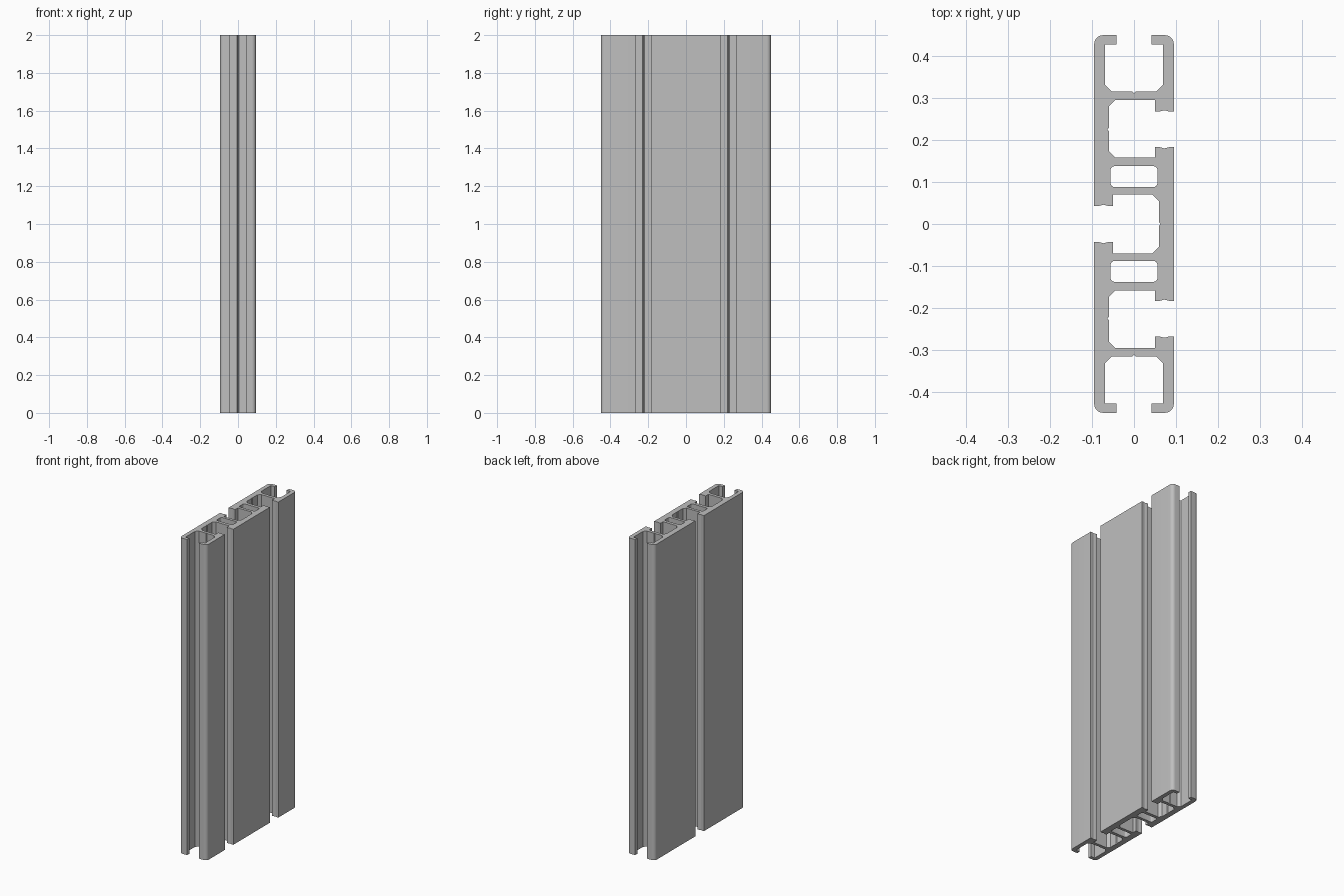
import bpy
import bmesh
from math import sin, cos, radians

# Main dimensions of the cross-section
LENGTH = 2.0
SIDE = 0.095          # outer half width
TIP = 0.45            # outer half depth
LIP = 0.05            # inner edge of the side slot lips
MOUTH = 0.042         # half width of the end slot opening
WALL = 0.06           # inner face of the slot floors
CHAMFER = 0.016
ROUND = 0.022

cube = bpy.data.objects.get("Cube")
if cube:
    bpy.data.objects.remove(cube, do_unlink=True)


def arc(x, y, radius, start, end, steps=6):
    """Points of a rounded corner about a centre."""
    angles = [radians(start + (end - start) * i / steps) for i in range(steps + 1)]
    return [(x + radius * cos(a), y + radius * sin(a)) for a in angles]


def chamfer(x, y, along_x, along_y, y_first):
    """Two points cutting a corner; the signs point away from it."""
    pair = [(x, y + along_y * CHAMFER), (x + along_x * CHAMFER, y)]
    return pair if y_first else pair[::-1]


def lip_end(start, end, y, into):
    """Slot lip end with a shallow groove sunk into the metal."""
    span = end - start
    return [(start + span * t, y + into * depth)
            for t, depth in ((0, 0), (.25, 0), (.5, .003), (.75, 0), (1, 0))]


def floor_groove(x, y, side, run):
    """Small V groove in the floor of a side slot."""
    return [(x, y - run * .004), (x + side * .004, y), (x, y + run * .004)]


def half_outline():
    """Outline on the back half, from the middle slot floor round to the side."""
    pts = [(WALL + .004, 0), (WALL, .004)]
    # Middle slot, opening to the right
    pts += chamfer(WALL, .07, -1, -1, True)
    pts += [(-LIP, .07)]
    pts += lip_end(-LIP, -SIDE, .043, 1)
    # End slot with rounded outer corners
    pts += arc(ROUND - SIDE, TIP - ROUND, ROUND, 180, 90)
    inner, lip_y, web = .069, TIP - .022, .316
    pts += [(-MOUTH, TIP), (-MOUTH, lip_y), (-inner, lip_y)]
    pts += chamfer(-inner, web, 1, 1, True)
    pts += [(-.004, web), (0, web - .005), (.004, web)]
    pts += chamfer(inner, web, -1, 1, False)
    pts += [(inner, lip_y), (MOUTH, lip_y), (MOUTH, TIP)]
    pts += arc(SIDE - ROUND, TIP - ROUND, ROUND, 90, 0)
    # Side slot, opening to the left
    pts += lip_end(SIDE, LIP, .268, 1)
    pts += [(LIP, .296)]
    pts += chamfer(-WALL, .296, 1, -1, False)
    pts += floor_groove(-WALL, .225, -1, -1)
    pts += chamfer(-WALL, .158, 1, 1, True)
    pts += [(LIP, .158)]
    pts += lip_end(LIP, SIDE, .183, -1)
    return pts


def chamber(y0, y1, half=.056, r=.01):
    """Closed hollow with rounded corners."""
    return (arc(half - r, y1 - r, r, 0, 90, 4) + arc(r - half, y1 - r, r, 90, 180, 4)
            + arc(r - half, y0 + r, r, 180, 270, 4) + arc(half - r, y0 + r, r, 270, 360, 4))


def extrude_loops(name, loops, material):
    """Fill the loops as a flat profile and extrude it upwards."""
    curve = bpy.data.curves.new(name, "CURVE")
    curve.dimensions = "2D"
    curve.fill_mode = "BOTH"
    curve.extrude = LENGTH / 2
    for loop in loops:
        spline = curve.splines.new("POLY")
        spline.points.add(len(loop) - 1)
        for point, (x, y) in zip(spline.points, loop):
            point.co = (x, y, 0, 1)
        spline.use_cyclic_u = True
    source = bpy.data.objects.new(name + " outline", curve)
    bpy.context.collection.objects.link(source)
    bpy.context.view_layer.update()
    mesh = bpy.data.meshes.new_from_object(
        source.evaluated_get(bpy.context.evaluated_depsgraph_get()))
    bpy.data.objects.remove(source, do_unlink=True)

    # Weld the caps to the walls and stand the bar on the floor
    bm = bmesh.new()
    bm.from_mesh(mesh)
    bmesh.ops.remove_doubles(bm, verts=bm.verts, dist=.00001)
    bmesh.ops.translate(bm, verts=bm.verts, vec=(0, 0, LENGTH / 2))
    bmesh.ops.recalc_face_normals(bm, faces=bm.faces)
    bm.to_mesh(mesh)
    bm.free()
    mesh.name = name
    mesh.materials.clear()
    mesh.materials.append(material)
    obj = bpy.data.objects.new(name, mesh)
    bpy.context.collection.objects.link(obj)
    return obj


# Plain aluminium grey
grey = bpy.data.materials.new("aluminium grey")
grey.use_nodes = True
colour = (.52, .52, .52, 1)
grey.diffuse_color = colour
grey.node_tree.nodes["Principled BSDF"].inputs["Base Color"].default_value = colour

# Mirror the half outline front to back, skipping the shared point
half = half_outline()
outline = half + [(x, -y) for x, y in half[:0:-1]]
hollows = [chamber(.088, .138), chamber(-.138, -.088)]
bar = extrude_loops("slotted_bar", [outline] + hollows, grey)

# Smooth the rounded corners, keep the rest crisp
bpy.ops.object.select_all(action="DESELECT")
bar.select_set(True)
bpy.context.view_layer.objects.active = bar
bpy.ops.object.shade_smooth_by_angle(angle=radians(25))
